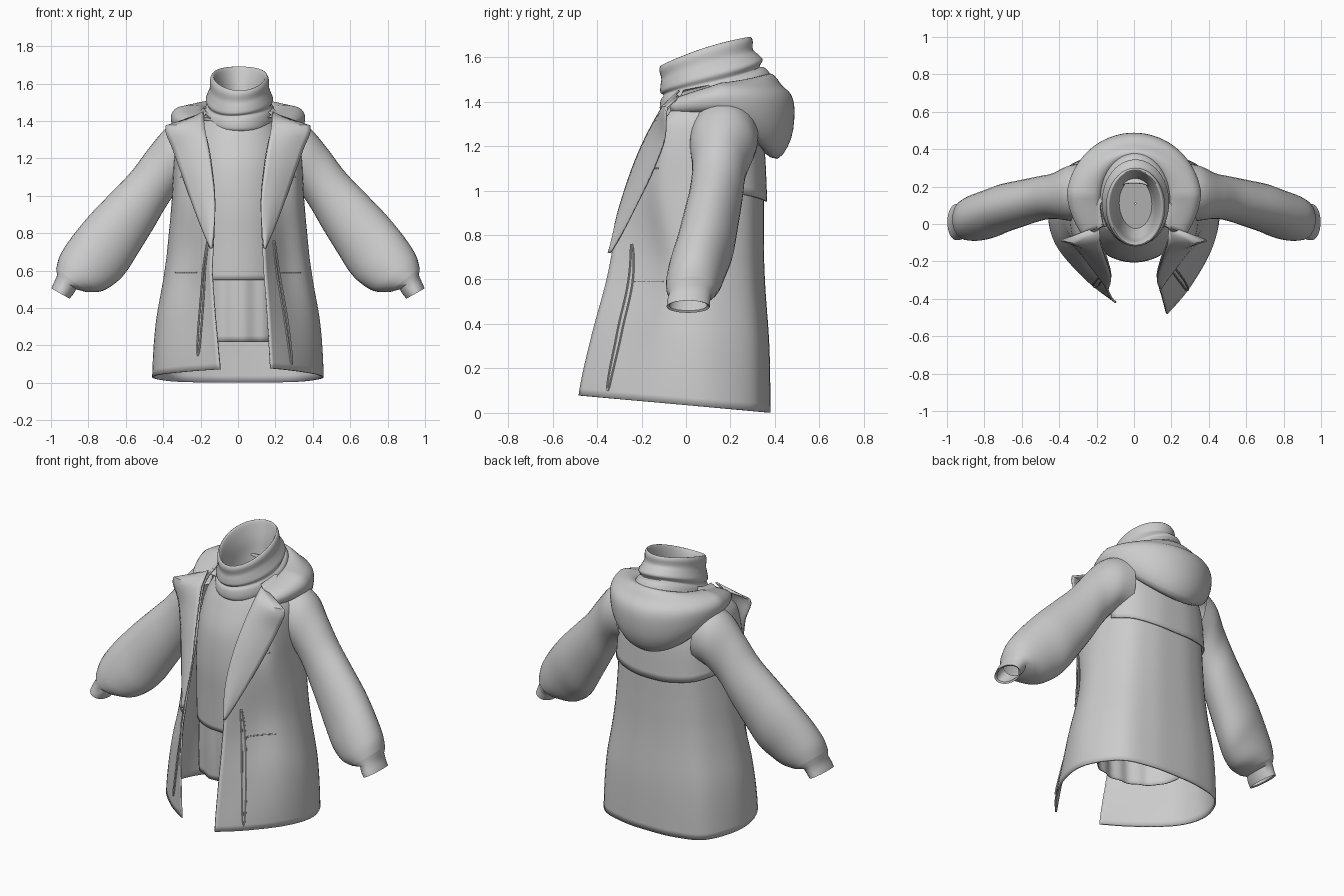
import bpy, bmesh, math
from mathutils import Vector

if "Cube" in bpy.data.objects:
    bpy.data.objects.remove(bpy.data.objects["Cube"])

cloth = bpy.data.materials.new("grey_cloth")
cloth.diffuse_color = (0.6, 0.6, 0.6, 1)
cloth.use_nodes = True
cloth.node_tree.nodes["Principled BSDF"].inputs["Base Color"].default_value = cloth.diffuse_color


def spline(keys, t):
    """Smooth interpolation through evenly spaced tuples, t in 0..1."""
    n = len(keys) - 1
    f = min(max(t, 0), 1) * n
    i = min(int(f), n - 1)
    f -= i
    p = [Vector(keys[min(max(k, 0), n)]) for k in (i - 1, i, i + 1, i + 2)]
    return 0.5 * (2 * p[1] + (p[2] - p[0]) * f + (2 * p[0] - 5 * p[1] + 4 * p[2] - p[3]) * f * f
                  + (3 * p[1] - p[0] - 3 * p[2] + p[3]) * f ** 3)


def loft(name, rings, closed=False, thick=0.0, angle=40):
    """Skin a list of point rows into a smooth cloth sheet or tube."""
    bm = bmesh.new()
    vs = [[bm.verts.new(p) for p in r] for r in rings]
    n = len(rings[0])
    for a, b in zip(vs, vs[1:]):
        for j in range(n if closed else n - 1):
            k = (j + 1) % n
            bm.faces.new((a[j], a[k], b[k], b[j]))
    bmesh.ops.recalc_face_normals(bm, faces=bm.faces)
    me = bpy.data.meshes.new(name)
    bm.to_mesh(me)
    bm.free()
    me.materials.append(cloth)
    ob = bpy.data.objects.new(name, me)
    bpy.context.collection.objects.link(ob)
    if thick:
        m = ob.modifiers.new("thickness", "SOLIDIFY")
        m.thickness, m.offset = thick, 0
    bpy.ops.object.select_all(action="DESELECT")
    bpy.context.view_layer.objects.active = ob
    ob.select_set(True)
    bpy.ops.object.shade_smooth_by_angle(angle=math.radians(angle))
    return ob


# coat outline by height: z, half width, front edge x, front edge y, back y
COAT = [(0, .45, .135, -.45, .375), (.3, .432, .14, -.41, .37), (.6, .385, .14, -.355, .35),
        (.8, .362, .13, -.315, .345), (1.0, .345, .125, -.265, .345), (1.2, .335, .145, -.185, .34),
        (1.33, .315, .17, -.12, .31), (1.42, .25, .19, -.05, .26), (1.48, .18, .17, .0, .22)]
# fullness of the front panels from hem to collar: mid panel, outer corner
FULL = [(.70, .24), (.60, .20), (.50, .17), (.73, .40), (.75, .60)]


def coat_flat(u, z):
    """Coat point: u = 0 back centre, -1 and 1 the two front edges."""
    i = next((k for k in range(len(COAT) - 2) if z < COAT[k + 1][0]), len(COAT) - 2)
    f = (z - COAT[i][0]) / (COAT[i + 1][0] - COAT[i][0])
    _, w, ex, ey, yb = spline(COAT, (i + f) / (len(COAT) - 1))
    s = 1 if u >= 0 else -1
    low, high = max(0, 1 - z / 0.6), max(0, z - 1.3) / .18
    ex, ey = ex + s * .04 * low, ey - s * .03 * low
    mid, corner = spline([v + (0,) for v in FULL], z / 1.4).xy
    half = [(.4 * w, yb - .012), (.78 * w, yb - .075), (w, .1), (.93 * w, corner * ey),
            (.5 * (ex + .93 * w), mid * ey), (ex, ey)]
    p = spline([(-half[0][0], half[0][1]), (0, yb)] + half, (1 + 6 * abs(u)) / 7)
    return Vector((s * p.x, p.y, z + (.035 - .09 * p.y) * low + (p.y - .15) * .2 * high))


def coat_point(u, z, off=0.0):
    p = coat_flat(u, z)
    if off:
        d = coat_flat(min(u + .01, 1), z) - coat_flat(max(u - .01, -1), z)
        p += Vector((-d.y, d.x, 0)).normalized() * off
    return p


def span(a, b, n):
    return [a + (b - a) * i / n for i in range(n + 1)]


# coat body, open at the front
loft("coat_body", [[coat_point(u, z) for u in span(-1, 1, 72)] for z in span(0, 1.48, 40)], thick=.01)

# back yoke with a lifted lower edge
loft("back_yoke", [[coat_point(u, z0 + (1.34 - z0) * t, .016 - .013 * t)
                    for u in span(-.42, .42, 30) for z0 in [.95 + .25 * u * u]]
                   for t in span(0, 1, 10)], thick=.008)

# zip line and pocket seams on both sides
for s, tag in ((-1, "left"), (1, "right")):
    for part, u0, u1, z in (("pocket_seam_", .72, .88, .59), ("chest_seam_", .70, .77, 1.1)):
        loft(part + tag, [[coat_point(s * u, z + h, .007) for u in span(u0, u1, 12)]
                          for h in (-.003, .003)], thick=.003)
    top, low, z0 = (.905, .85, .035) if s > 0 else (.95, .88, .09)
    for k in (-1, 1):
        rows = []
        for t in span(0, 1, 30):
            u = low + (top - low) * t + k * .009 * math.sin(math.pi * t * .999) ** .3
            c = coat_point(s * u, z0 + (.76 - z0) * t, .008)
            rows.append([c + Vector((.005 * math.cos(a), .005 * math.sin(a), 0))
                         for a in span(0, 2 * math.pi * 5 / 6, 5)])
        loft("zip_edge_%s_%s" % (tag, "outer" if k < 0 else "inner"), rows, closed=True)

# wide lapels: inner and outer edge pairs
LAP_IN = [(.185, -.03, 1.45), (.18, -.10, 1.38), (.16, -.165, 1.27), (.14, -.225, 1.14),
          (.125, -.275, 1.0), (.125, -.315, .86), (.14, -.337, .72)]
LAP_OUT = [(.24, -.03, 1.42), (.385, -.085, 1.375), (.345, -.095, 1.24), (.295, -.145, 1.10),
           (.245, -.21, .96), (.195, -.275, .83), (.147, -.337, .72)]
for s, tag in ((-1, "left"), (1, "right")):
    rows = []
    for i in [0] + [k / 4 for k in range(4, 25)]:
        a, b = spline(LAP_IN, i / 6), spline(LAP_OUT, i / 6)
        row = []
        for t in span(0, 1, 8):
            p = a.lerp(b, t) + Vector((0, -.012 * math.sin(math.pi * t), 0))
            row.append((s * p.x, p.y, p.z))
        rows.append(row)
    loft("lapel_" + tag, rows, thick=.008)

# sleeves: upper x, z, lower x, z, centre y, half depth
SLEEVE = [(.28, 1.415, .24, 1.06, .17, .155),
          (.385, 1.36, .31, 1.04, .165, .147), (.48, 1.25, .38, .95, .15, .122),
          (.57, 1.13, .45, .83, .135, .12), (.68, 1.015, .53, .70, .11, .125),
          (.79, .90, .60, .59, .085, .13), (.885, .785, .66, .53, .055, .13),
          (.95, .685, .73, .49, .035, .125), (.972, .61, .81, .485, .025, .112)]
CUFF = [(.967, .575, .865, .50, .02, .095), (.985, .535, .88, .475, .012, .097),
        (.998, .505, .90, .45, .01, .097), (.985, .505, .905, .46, .01, .085),
        (.95, .58, .86, .51, .02, .08)]
for s, tag in ((-1, "left"), (1, "right")):
    rows = []
    for k in [spline(SLEEVE, t) for t in span(0, 1, 44)] + [Vector(c) for c in CUFF]:
        ux, uz, lx, lz, cy, ry = k
        rows.append([(s * ((ux + lx) / 2 + (ux - lx) / 2 * math.cos(a)), cy + ry * math.sin(a),
                      (uz + lz) / 2 + (uz - lz) / 2 * math.cos(a))
                     for a in span(0, 2 * math.pi * 31 / 32, 31)])
    loft("sleeve_" + tag, rows, closed=True, angle=50)


def arc_rows(keys, a0, a1, steps, n, pleat=0.0):
    """Elliptical cloth rows from (z, half width, centre y, half depth)."""
    rows = []
    for t in span(0, 1, steps):
        z, rx, cy, ry = spline(keys, t)
        rows.append([(rx * math.sin(a), cy - (ry + pleat * math.sin(14 * a)) * math.cos(a), z)
                     for a in span(a0, a1, n)])
    return rows


# shirt and the layer under it
loft("shirt", arc_rows([(.55, .27, .06, .25), (.75, .27, .06, .255), (.95, .27, .06, .26),
                        (1.15, .26, .07, .25), (1.3, .24, .09, .215), (1.4, .19, .1, .175)],
                       -1.6, 1.6, 24, 40), thick=.01)
loft("under_layer", arc_rows([(.22, .27, .06, .225), (.4, .27, .06, .23), (.62, .26, .06, .23)],
                             -1.6, 1.6, 8, 60, .006), thick=.006)

# rolled neck: z, half width, centre y, half depth, backward tilt
NECK = [(1.40, .085, .11, .13, .30), (1.47, .10, .10, .15, .30), (1.54, .11, .09, .17, .30),
        (1.60, .125, .09, .185, .31),
        (1.635, .142, .088, .20, .32), (1.615, .157, .09, .21, .32), (1.575, .158, .095, .206, .32),
        (1.545, .168, .105, .22, .32), (1.515, .18, .115, .23, .32), (1.49, .168, .115, .216, .3),
        (1.475, .182, .122, .235, .3), (1.44, .192, .132, .25, .27), (1.405, .185, .132, .246, .24),
        (1.37, .165, .13, .22, .2)]
rows = []
for t in span(0, 1, 52):
    z, rx, cy, ry, tilt = spline(NECK, t)
    rows.append([(.008 + rx * math.cos(a), cy + ry * math.sin(a),
                  z + tilt * ry * math.sin(a) + .008 * math.sin(2 * a + 5 * t))
                 for a in span(0, 2 * math.pi * 47 / 48, 47)])
loft("rolled_neck", rows, closed=True, angle=60)
floor = [[(.008 + r * .09 * math.cos(a), .11 + r * .135 * math.sin(a), 1.41 + r * .04 * math.sin(a))
          for a in span(0, 2 * math.pi * 23 / 24, 23)] for r in (.02, .5, 1)]
loft("neck_lining", floor, closed=True)

# lowered hood: bag hanging behind the neck, thin at the shoulders
rows = []
for th in span(-2.12, 2.12, 56):
    back = max(0, math.cos(th)) ** 1.4
    sx, cy = math.sin(th), math.cos(th)
    front = max(0, abs(th) - 1.45) / .67
    prof = [(.17, .22, 1.43 + .05 * back), (.20, .25, 1.47 + .05 * back), (.26, .275, 1.48 + .035 * back),
            (.325, .31, 1.47), (.355, .35, 1.44 - .01 * back),
            (.358, .365, 1.405 - .045 * back), (.345, .35, 1.375 - .14 * back),
            (.315, .29, 1.36 - .215 * back), (.25, .21, 1.37 - .18 * back)]
    row = []
    for t in span(0, 1, 24):
        rx, ry, z = spline(prof, t)
        z = 1.40 + (z - 1.40) * (1 - .35 * front)
        row.append((rx * (1 - .13 * front) * sx, .12 + ry * cy, z - .03 * front))
    rows.append(row)
loft("hood", rows, thick=.006, angle=60)
